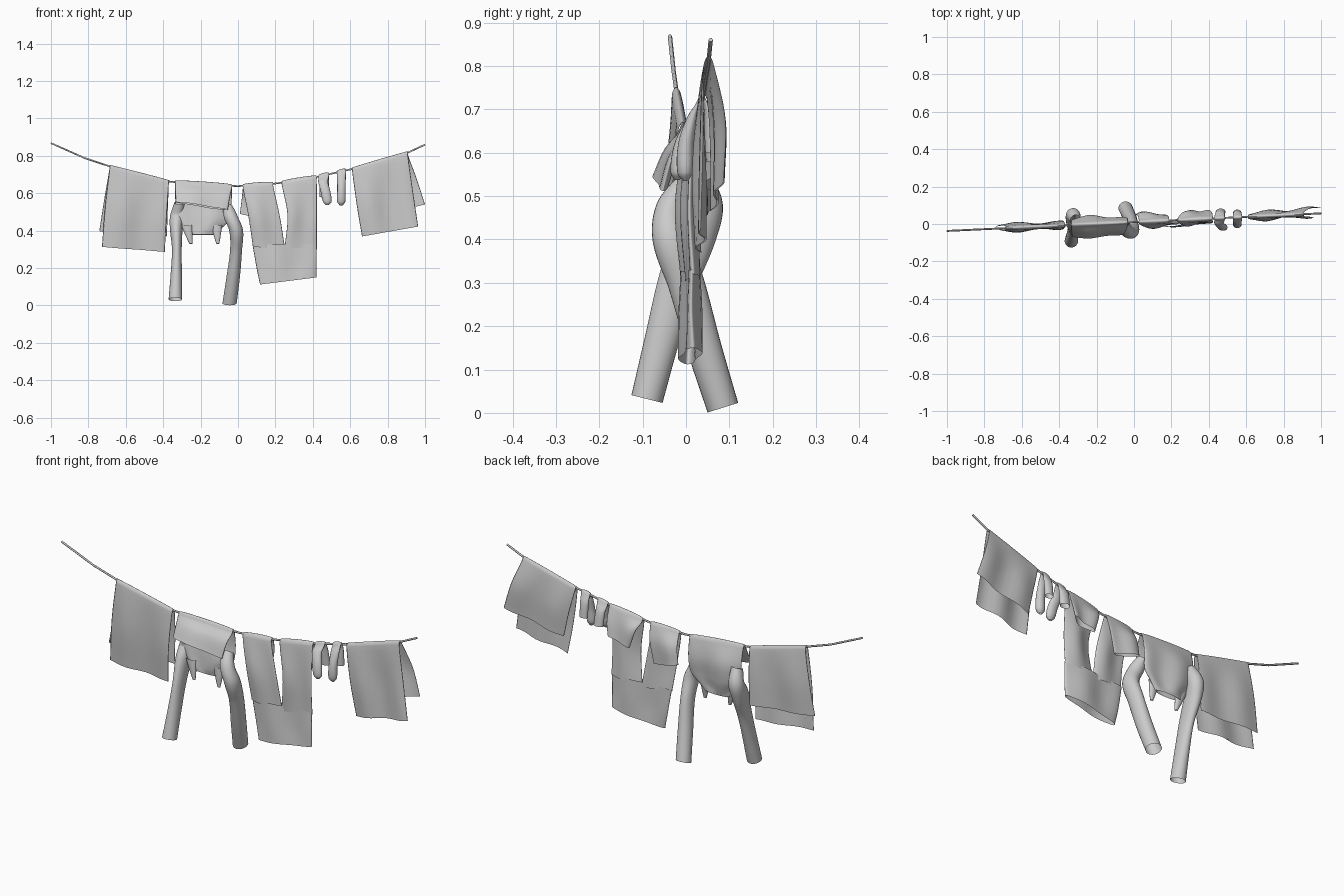
import bpy, math
from mathutils import Vector as V

ROPE = [(-1, .868), (-.82, .788), (-.69, .745), (-.53, .698), (-.37, .663), (-.2, .646), (0, .638),
        (.2, .652), (.4, .682), (.5, .705), (.6, .727), (.75, .772), (.91, .818), (1, .86)]


def rope_at(x):
    for (x0, z0), (x1, z1) in zip(ROPE, ROPE[1:]):
        if x <= x1:
            return V((x, .01 + .047 * x, z0 + (z1 - z0) * (x - x0) / (x1 - x0)))


def over(xl, xr, b=.003, r=.01):
    """Three stations that carry a cloth over the rope, front to back."""
    out = []
    for dy, dz in ((-r, -r), (0, .007), (r, -r)):
        d = V((0, dy, dz))
        out.append((rope_at(xl) + d, rope_at(xr) + d, b, 0))
    return out


def ring(x, y, z, rx, ry):
    return (V((x - rx, y, z)), V((x + rx, y, z)), ry, 0)


def loft(name, stations, folds=1.5, phase=0.0, steps=7, n=32):
    """Sweep a flattened ellipse through (left, right, half thickness, fold size)."""
    S = [tuple(V(s[0])) + tuple(V(s[1])) + (s[2], s[3]) for s in stations]
    t = [0.0]
    for a, b in zip(S, S[1:]):
        t.append(t[-1] + math.dist(a[:6], b[:6]) + 1e-6)
    m = []
    for i in range(len(S)):
        a, b = max(i - 1, 0), min(i + 1, len(S) - 1)
        m.append([(q - p) / (t[b] - t[a]) for p, q in zip(S[a], S[b])])
    rows = []
    for i in range(len(S) - 1):
        h = t[i + 1] - t[i]
        for k in range(steps + (i == len(S) - 2)):
            s = k / steps
            c0, c1 = 2*s**3 - 3*s*s + 1, (s**3 - 2*s*s + s) * h
            c2, c3 = 3*s*s - 2*s**3, (s**3 - s*s) * h
            rows.append([c0*p + c1*u + c2*q + c3*w
                         for p, u, q, w in zip(S[i], m[i], S[i + 1], m[i + 1])])
    ctr = [(V(r[:3]) + V(r[3:6])) / 2 for r in rows]
    verts, faces = [], []
    for i, r in enumerate(rows):
        half = (V(r[3:6]) - V(r[:3])) / 2
        tan = ctr[min(i + 1, len(rows) - 1)] - ctr[max(i - 1, 0)]
        nor = tan.cross(half).normalized()
        for k in range(n):
            a = 2 * math.pi * k / n
            u = math.cos(a)
            off = r[6] * math.sin(a) + r[7] * math.sin(math.pi * folds * u + phase)
            verts.append(ctr[i] + half * u + nor * off)
    for i in range(len(rows) - 1):
        for k in range(n):
            j = (k + 1) % n
            faces.append((i*n + k, i*n + j, i*n + n + j, i*n + n + k))
    me = bpy.data.meshes.new(name)
    me.from_pydata(verts, [], faces)
    me.shade_smooth()
    ob = bpy.data.objects.new(name, me)
    bpy.context.collection.objects.link(ob)
    return ob


# Rope
cu = bpy.data.curves.new("rope", 'CURVE')
cu.dimensions = '3D'
cu.bevel_depth = .005
cu.bevel_resolution = 1
cu.use_fill_caps = True
sp = cu.splines.new('POLY')
sp.points.add(len(ROPE) - 1)
for p, (x, z) in zip(sp.points, ROPE):
    p.co = (*rope_at(x), 1)
# keep the tips inside the overall length
rope = bpy.data.objects.new("rope", cu)
bpy.context.collection.objects.link(rope)

# Towels
loft("left_towel",
     [((-.727, -.03, .313), (-.392, -.01, .287), .002, .008),
      ((-.71, -.042, .53), (-.382, -.022, .47), .002, .008)]
     + over(-.687, -.37, .002) +
     [((-.715, .0, .57), (-.375, .01, .52), .002, .006),
      ((-.742, -.008, .397), (-.38, .012, .37), .002, .006)], phase=.5)
loft("right_towel",
     [((.663, .03, .369), (.963, .04, .422), .002, .01),
      ((.635, .02, .54), (.935, .045, .61), .002, .01)]
     + over(.61, .908, .002) +
     [((.64, .06, .60), (.955, .085, .68), .002, .008),
      ((.67, .06, .465), (1.0, .082, .54), .002, .008)], phase=1.0)

# Shirt body, hem at the front and collar hanging at the back
loft("shirt_body",
     [((-.332, -.07, .553), (-.055, -.05, .51), .012, .004),
      ((-.335, -.04, .61), (-.042, -.03, .585), .012, .003)]
     + over(-.337, -.032, .006) +
     [((-.335, .025, .56), (-.035, .025, .54), .016, .006),
      ((-.325, .02, .47), (-.045, .015, .46), .02, .008),
      ((-.285, .012, .41), (-.09, .01, .41), .018, .006),
      ((-.262, .01, .378), (-.115, .01, .378), .016, 0)])
for side, x0, x1 in (("left", -.275, -.252), ("right", -.115, -.108)):
    loft("shirt_collar_" + side,
         [ring(x0, .005, .43, .03, .015), ring((x0 + x1) / 2, 0, .38, .02, .012),
          ring(x1, -.005, .33, .008, .006)], steps=4, n=16)

# Sleeves
loft("shirt_sleeve_left",
     [ring(-.312, .02, .55, .028, .03), ring(-.325, .045, .48, .038, .04),
      ring(-.33, .02, .41, .034, .05), ring(-.327, -.02, .3, .026, .045),
      ring(-.33, -.055, .17, .03, .04), ring(-.335, -.09, .032, .036, .037)], n=24)
loft("shirt_sleeve_right",
     [ring(-.055, 0, .53, .026, .025), ring(-.037, -.035, .47, .038, .035),
      ring(-.01, -.035, .4, .037, .042), ring(-.01, 0, .3, .032, .042),
      ring(-.026, .042, .15, .036, .04), ring(-.045, .085, .012, .038, .037)], n=24)

# Trousers hung by the legs, waist at the bottom
loft("trousers_seat",
     [((.118, 0, .112), (.42, .02, .15), .022, .004),
      ((.1, 0, .2), (.42, .02, .235), .018, .008),
      ((.078, 0, .325), (.421, .02, .33), .014, .006)])
loft("trousers_leg_left",
     [((.08, 0, .315), (.252, .01, .3), .013, .004),
      ((.055, -.01, .48), (.225, 0, .47), .012, .008)]
     + over(.026, .188, .006) +
     [((.02, .045, .57), (.18, .045, .57), .012, .006),
      ((.01, .05, .49), (.155, .045, .455), .014, .006)], folds=1)
loft("trousers_leg_right",
     [((.248, .01, .3), (.421, .02, .32), .013, .004),
      ((.264, 0, .48), (.421, .015, .48), .012, .008)]
     + over(.234, .421, .006) +
     [((.255, .05, .6), (.418, .055, .61), .012, .008),
      ((.285, .055, .51), (.405, .065, .545), .015, .008)], folds=1, phase=1)

# Socks
loft("sock_left",
     [ring(.478, -.02, .537, .008, .006), ring(.477, -.02, .555, .023, .016),
      ring(.468, -.012, .61, .026, .017), ring(.455, .005, .66, .026, .012)]
     + over(.43, .486, .006) +
     [ring(.46, .055, .65, .026, .014), ring(.463, .065, .58, .026, .018)], n=20, steps=4)
loft("sock_right",
     [ring(.552, .0, .535, .008, .006), ring(.552, -.002, .555, .022, .018),
      ring(.553, .0, .62, .022, .018), ring(.553, .015, .68, .023, .012)]
     + over(.53, .577, .006) +
     [ring(.553, .055, .67, .023, .013), ring(.552, .06, .6, .022, .017)], n=20, steps=4)
